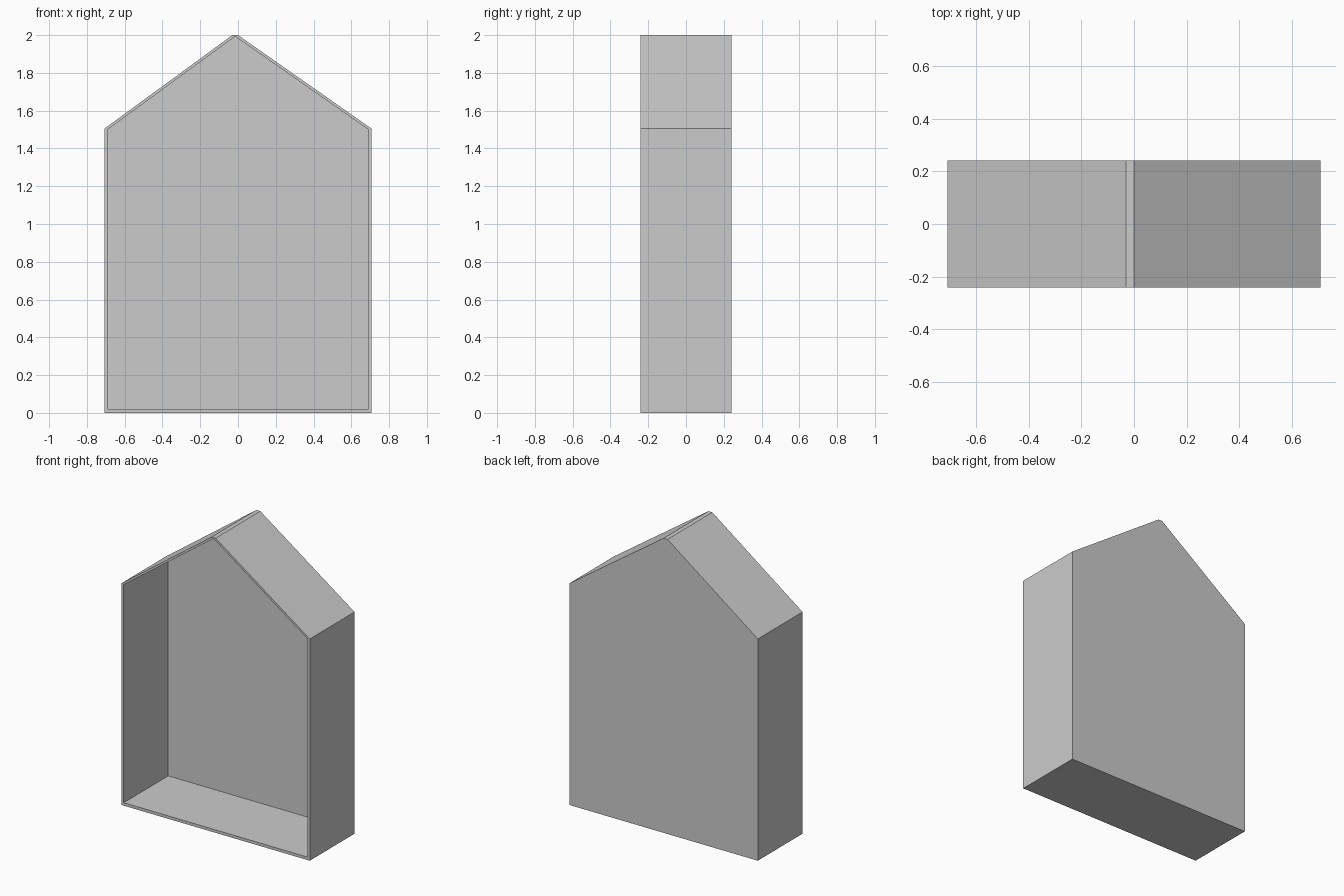
import bpy, bmesh

if "Cube" in bpy.data.objects:
    bpy.data.objects.remove(bpy.data.objects["Cube"])

HALF_DEPTH = 0.24
BACK = 0.003   # thickness of the rear panel

# Gable outlines (x, z), same order so the rim can be bridged
OUTER = [(-0.707, 0), (0.707, 0), (0.707, 1.505), (0.0, 2.0), (-0.03, 2.0), (-0.707, 1.505)]
INNER = [(-0.69, 0.02), (0.69, 0.02), (0.69, 1.50), (-0.011, 1.99), (-0.019, 1.99), (-0.69, 1.50)]

grey = bpy.data.materials.new("light grey")
grey.diffuse_color = (0.6, 0.6, 0.6, 1)
grey.use_nodes = True
grey.node_tree.nodes["Principled BSDF"].inputs["Base Color"].default_value = grey.diffuse_color


def ring(bm, outline, y):
    return [bm.verts.new((x, y, z)) for x, z in outline]


def bridge(bm, a, b):
    for i in range(len(a)):
        j = (i + 1) % len(a)
        bm.faces.new((a[i], a[j], b[j], b[i]))


# House-shaped box: floor, walls, roof and rear panel, open at the front
bm = bmesh.new()
outer_back = ring(bm, OUTER, HALF_DEPTH)
outer_front = ring(bm, OUTER, -HALF_DEPTH)
inner_front = ring(bm, INNER, -HALF_DEPTH)
inner_back = ring(bm, INNER, HALF_DEPTH - BACK)
bridge(bm, outer_back, outer_front)
bridge(bm, outer_front, inner_front)
bridge(bm, inner_front, inner_back)
bm.faces.new(outer_back)
bm.faces.new(inner_back)
bmesh.ops.recalc_face_normals(bm, faces=bm.faces)

mesh = bpy.data.meshes.new("house_shaped_shelf")
bm.to_mesh(mesh)
bm.free()
mesh.materials.append(grey)
shelf = bpy.data.objects.new("house_shaped_shelf", mesh)
bpy.context.collection.objects.link(shelf)
